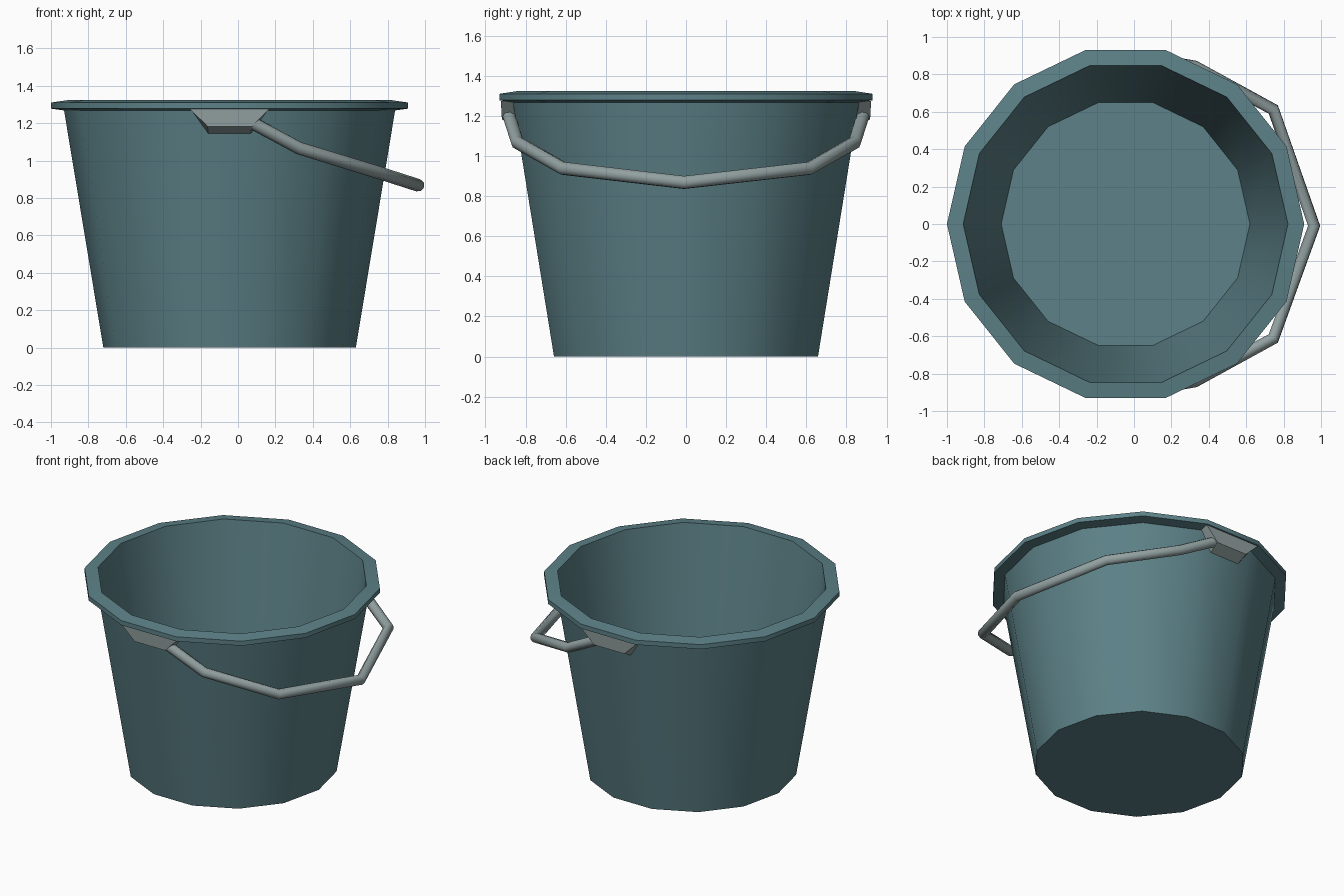
import bpy, bmesh, math

if "Cube" in bpy.data.objects:
    bpy.data.objects.remove(bpy.data.objects["Cube"])

CX = -0.045   # bucket axis
SIDES = 14


def material(name, rgb):
    m = bpy.data.materials.new(name)
    m.diffuse_color = (*rgb, 1)
    m.use_nodes = True
    m.node_tree.nodes["Principled BSDF"].inputs["Base Color"].default_value = m.diffuse_color
    return m


teal = material("dull teal", (0.107, 0.220, 0.243))
grey = material("light grey", (0.290, 0.355, 0.355))


def finish(name, bm, mat):
    bmesh.ops.recalc_face_normals(bm, faces=bm.faces)
    me = bpy.data.meshes.new(name)
    bm.to_mesh(me)
    bm.free()
    me.materials.append(mat)
    ob = bpy.data.objects.new(name, me)
    bpy.context.collection.objects.link(ob)
    return ob


def smooth(ob, angle):
    bpy.ops.object.select_all(action='DESELECT')
    ob.select_set(True)
    bpy.context.view_layer.objects.active = ob
    bpy.ops.object.shade_smooth_by_angle(angle=math.radians(angle))


# bucket: one lathed shell, inner floor -> rim -> outer base
profile = [(0.665, 0.025), (0.868, 1.323), (0.955, 1.31), (0.955, 1.278),
           (0.885, 1.268), (0.675, 0.0)]
bm = bmesh.new()
rings = []
for r, z in profile:
    rings.append([bm.verts.new((CX + r * math.cos(2 * math.pi * i / SIDES),
                                r * math.sin(2 * math.pi * i / SIDES), z))
                  for i in range(SIDES)])
for a, b in zip(rings, rings[1:]):
    for i in range(SIDES):
        j = (i + 1) % SIDES
        bm.faces.new((a[i], a[j], b[j], b[i]))
bm.faces.new(rings[0])
bm.faces.new(rings[-1])
smooth(finish("bucket", bm, teal), 30)

# ears: tapered blocks under the rim, sloping back to the wall
for side, label in ((-1, "front"), (1, "back")):
    bm = bmesh.new()
    # (half width, y, z): upper inner, upper outer, lower outer, lower inner
    section = [(0.212, 0.85, 1.275), (0.212, 0.923, 1.275),
               (0.118, 0.918, 1.183), (0.113, 0.835, 1.14)]
    left, right = [[bm.verts.new((CX + s * w, side * y, z)) for w, y, z in section]
                   for s in (-1, 1)]
    bm.faces.new(left)
    bm.faces.new(right)
    for i in range(4):
        j = (i + 1) % 4
        bm.faces.new((left[i], left[j], right[j], right[i]))
    finish(label + "_ear", bm, grey)

# handle: bent tube hanging to the right
half = [(0.06, 0.885, 1.21), (0.325, 0.84, 1.067), (0.745, 0.612, 0.938)]
path = half + [(0.963, -0.01, 0.868)] + [(x, -y, z) for x, y, z in reversed(half)]
cu = bpy.data.curves.new("handle", 'CURVE')
cu.dimensions = '3D'
cu.bevel_depth = 0.034
cu.bevel_resolution = 2
cu.use_fill_caps = True
sp = cu.splines.new('POLY')
sp.points.add(len(path) - 1)
for p, co in zip(sp.points, path):
    p.co = (*co, 1)
cu.materials.append(grey)
handle = bpy.data.objects.new("handle", cu)
bpy.context.collection.objects.link(handle)
bpy.ops.object.select_all(action='DESELECT')
handle.select_set(True)
bpy.context.view_layer.objects.active = handle
bpy.ops.object.convert(target='MESH')
smooth(bpy.context.view_layer.objects.active, 50)
